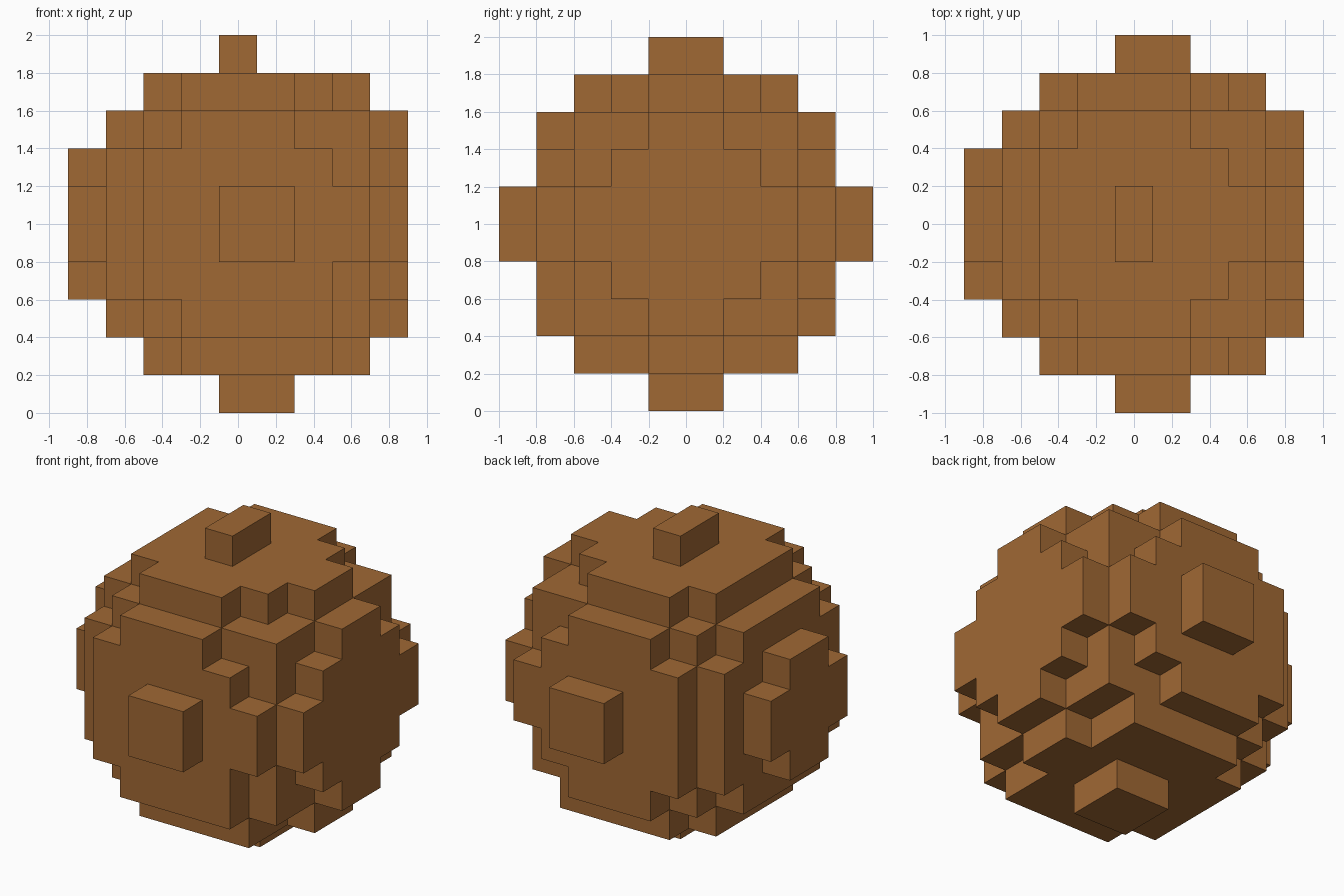
import bpy
import bmesh
from itertools import product
from mathutils import Vector

CELL = 0.2                              # block edge length
MIDDLE = Vector((0.1, 0.0, 1.0))        # block corner nearest the ball's centre
LEAN = Vector((0.4, 0.05, 0.1))         # slight off-centre drift of the ball
LIMIT = 21.25                           # squared size of the ball in blocks

cube = bpy.data.objects.get("Cube")
if cube:
    bpy.data.objects.remove(cube, do_unlink=True)


def make_material(name, color):
    mat = bpy.data.materials.new(name)
    mat.use_nodes = True
    mat.diffuse_color = color
    for node in mat.node_tree.nodes:
        if node.type == 'BSDF_PRINCIPLED':
            node.inputs["Base Color"].default_value = color
    return mat


def is_solid(cell):
    return cell.length_squared + cell.dot(LEAN) < LIMIT


def outer_side(bm, cell, axis, sign):
    """Add one exposed square side of a block."""
    normal, u = Vector(), Vector()
    normal[axis] = sign
    u[(axis + 1) % 3] = 1
    v = normal.cross(u)
    corners = [(-u - v), (u - v), (u + v), (v - u)]
    bm.faces.new([bm.verts.new(MIDDLE + CELL * (cell + (normal + c) / 2))
                  for c in corners])


# Blocky ball: only the outward sides of its blocks
bm = bmesh.new()
steps = [i + 0.5 for i in range(-6, 6)]
for place in product(steps, repeat=3):
    cell = Vector(place)
    if not is_solid(cell):
        continue
    for axis, sign in product(range(3), (-1, 1)):
        neighbour = cell.copy()
        neighbour[axis] += sign
        if not is_solid(neighbour):
            outer_side(bm, cell, axis, sign)
bmesh.ops.remove_doubles(bm, verts=bm.verts, dist=CELL / 100)

mesh = bpy.data.meshes.new("blocky_ball")
bm.to_mesh(mesh)
bm.free()
mesh.materials.append(make_material("warm brown", (0.352, 0.138, 0.034, 1)))
ball = bpy.data.objects.new("blocky_ball", mesh)
bpy.context.collection.objects.link(ball)
